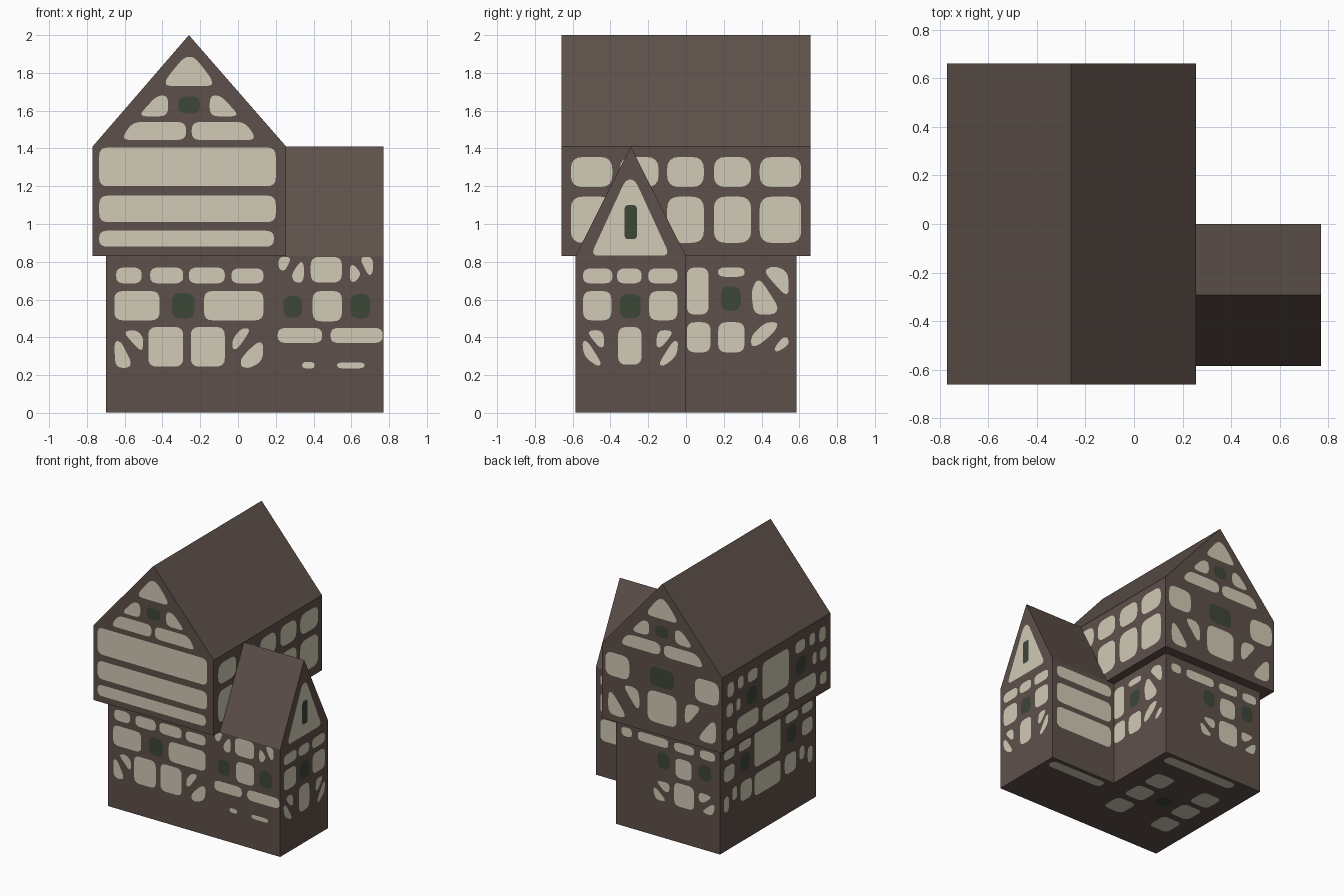
import bpy
from mathutils import Vector


def material(name, rgb):
    m = bpy.data.materials.new(name)
    m.diffuse_color = (*rgb, 1)
    return m


TIMBER = material("timber brown", (0.112, 0.081, 0.069))
PLASTER = material("cream plaster", (0.63, 0.585, 0.46))
GLASS = material("dark green glass", (0.047, 0.061, 0.039))


def make_object(name, verts, faces, mat):
    me = bpy.data.meshes.new(name)
    me.from_pydata(verts, [], faces)
    me.materials.append(mat)
    ob = bpy.data.objects.new(name, me)
    bpy.context.collection.objects.link(ob)


def prism(name, profile, place, a, b):
    """Extrude a 2D profile between a and b; place(p, q, t) gives the 3D point."""
    n = len(profile)
    verts = [place(p, q, t) for t in (a, b) for p, q in profile]
    faces = [tuple(range(n))[::-1], tuple(range(n, 2 * n))]
    faces += [(i, (i + 1) % n, n + (i + 1) % n, n + i) for i in range(n)]
    # make the normals point outwards: positive volume
    vol = sum(Vector(verts[f[0]]).dot(Vector(verts[f[i]]).cross(Vector(verts[f[i + 1]])))
              for f in faces for i in range(1, len(f) - 1))
    make_object(name, verts, faces if vol > 0 else [f[::-1] for f in faces], TIMBER)


def rounded(shape, r):
    """Rectangle (u0, v0, u1, v1) or flat polygon list -> outline with round corners."""
    if len(shape) == 4:
        a, b, c, d = shape
        shape = (a, b, c, b, c, d, a, d)
    pts = [Vector(shape[i:i + 2]) for i in range(0, len(shape), 2)]
    out = []
    for i, p in enumerate(pts):
        ends = []
        for q in (pts[i - 1], pts[(i + 1) % len(pts)]):
            d = q - p
            ends.append(p + d.normalized() * min(r, d.length * 0.42))
        for k in range(5):
            t = k / 4
            out.append(ends[0] * (1 - t) ** 2 + p * 2 * t * (1 - t) + ends[1] * t * t)
    return out


def panels(name, axis, at, sign, shapes, mat, lift=0.003, r=0.045):
    """Thin painted plates on a wall perpendicular to the axis."""
    verts, faces = [], []
    for s in shapes:
        base = len(verts)
        for u, v in rounded(s, r):
            co = [u, v]
            co.insert(axis, at + sign * lift)
            verts.append(tuple(co))
        f = list(range(base, len(verts)))
        area = sum(verts[i][(axis + 1) % 3] * verts[j][(axis + 2) % 3]
                   - verts[j][(axis + 1) % 3] * verts[i][(axis + 2) % 3]
                   for i, j in zip(f, f[1:] + f[:1]))
        faces.append(f if area * sign > 0 else f[::-1])
    make_object(name, verts, faces, mat)


def both(shapes, c):
    """Shapes plus their mirror images about u = c."""
    return shapes + [tuple(2 * c - w if i % 2 == 0 else w for i, w in enumerate(s))
                     for s in shapes]


# Solid parts: L-shaped ground floor, jettied upper house, wing gable
prism("ground_floor", [(-0.70, -0.585), (0.77, -0.585), (0.77, 0), (0.19, 0),
                       (0.19, 0.585), (-0.70, 0.585)],
      lambda p, q, t: (p, q, t), 0.002, 0.83)
prism("upper_house", [(-0.77, 0.83), (0.255, 0.83), (0.255, 1.41), (-0.26, 2.0),
                      (-0.77, 1.41)], lambda p, q, t: (p, t, q), -0.66, 0.66)
prism("wing_gable", [(-0.585, 0.83), (0, 0.83), (-0.2925, 1.41)],
      lambda p, q, t: (t, p, q), 0.2, 0.77)

# Gable panels shared by front and back
M = -0.26
gable = both([(-0.62, 1.445, -0.275, 1.445, -0.275, 1.54, -0.56, 1.54),
              (-0.53, 1.57, -0.37, 1.57, -0.37, 1.68, -0.43, 1.68)], M)
gable.append((-0.385, 1.73, -0.135, 1.73, -0.14, 1.77, -0.23, 1.885, -0.285, 1.885, -0.38, 1.77))
gable_window = (-0.315, 1.585, -0.20, 1.675)

# Upper front
panels("upper_front_plaster", 1, -0.66, -1, gable + [
    (-0.735, 1.2, 0.2, 1.405), (-0.735, 1.01, 0.2, 1.15), (-0.735, 0.88, 0.19, 0.965)], PLASTER)
panels("upper_front_window", 1, -0.66, -1, [gable_window], GLASS)

# Upper back
panels("upper_back_plaster", 1, 0.66, 1, gable + both([
    (0.02, 1.18, 0.225, 1.36),
    (0.08, 1.14, -0.06, 1.14, -0.07, 1.0, -0.04, 0.98),
    (0.2, 1.05, 0.2, 0.88, 0.06, 0.88, 0.06, 0.92, 0.16, 1.05)], M)
    + [(-0.385, 0.92, -0.135, 1.16)], PLASTER, r=0.06)
panels("upper_back_windows", 1, 0.66, 1, [gable_window, (-0.36, 1.2, -0.155, 1.345)], GLASS)

# Upper right side: two rows of five
cols = [(-0.61, -0.39), (-0.35, -0.145), (-0.10, 0.095), (0.147, 0.345), (0.39, 0.61)]
panels("upper_right_plaster", 0, 0.255, 1,
       [(a, z0, b, z1) for a, b in cols for z0, z1 in ((0.9, 1.145), (1.195, 1.355))],
       PLASTER, r=0.065)

# Upper left side
panels("upper_left_plaster", 0, -0.77, -1, both([
    (0.22, 0.9, 0.48, 1.03), (0.23, 1.25, 0.35, 1.34), (0.4, 1.25, 0.47, 1.34),
    (0.52, 1.23, 0.6, 1.34), (0.53, 1.08, 0.61, 1.18), (0.53, 0.9, 0.61, 0.99),
    (0.44, 1.09, 0.49, 1.18)], 0)
    + [(-0.15, 1.05, 0.17, 1.34), (-0.15, 0.88, 0.17, 1.0)], PLASTER)
panels("upper_left_windows", 0, -0.77, -1, both([(0.24, 1.08, 0.36, 1.21)], 0), GLASS)

# Lower front, main part
panels("lower_front_plaster", 1, -0.585, -1, [
    (-0.645, 0.685, -0.51, 0.77), (-0.465, 0.685, -0.29, 0.77),
    (-0.26, 0.685, -0.07, 0.77), (-0.035, 0.685, 0.135, 0.765),
    (-0.655, 0.49, -0.415, 0.645), (-0.18, 0.49, 0.135, 0.645),
    (-0.475, 0.245, -0.29, 0.455), (-0.25, 0.245, -0.07, 0.455),
    (-0.61, 0.43, -0.54, 0.44, -0.5, 0.40, -0.505, 0.33, -0.53, 0.34),
    (-0.655, 0.38, -0.62, 0.38, -0.56, 0.26, -0.59, 0.235, -0.65, 0.245),
    (-0.03, 0.335, -0.03, 0.39, 0.02, 0.45, 0.07, 0.445, 0.0, 0.34),
    (0.015, 0.245, 0.015, 0.29, 0.10, 0.375, 0.135, 0.37, 0.13, 0.275, 0.06, 0.235)],
    PLASTER)
panels("lower_front_window", 1, -0.585, -1, [(-0.35, 0.5, -0.23, 0.635)], GLASS)

# Lower front, wing part
panels("wing_front_plaster", 1, -0.585, -1, [
    (0.215, 0.76, 0.215, 0.826, 0.285, 0.826, 0.25, 0.75),
    (0.28, 0.73, 0.335, 0.81, 0.352, 0.77, 0.345, 0.69, 0.3, 0.69),
    (0.385, 0.69, 0.55, 0.826),
    (0.595, 0.8, 0.59, 0.7, 0.62, 0.69, 0.655, 0.74),
    (0.64, 0.826, 0.715, 0.826, 0.715, 0.74, 0.69, 0.725),
    (0.395, 0.485, 0.55, 0.645), (0.21, 0.37, 0.445, 0.45), (0.49, 0.37, 0.766, 0.45),
    (0.34, 0.235, 0.405, 0.27), (0.525, 0.235, 0.67, 0.268)], PLASTER)
panels("wing_front_windows", 1, -0.585, -1,
       [(0.24, 0.505, 0.34, 0.62), (0.595, 0.5, 0.7, 0.63)], GLASS)

# Wing gable end
panels("wing_end_plaster", 0, 0.77, 1, both([
    (-0.545, 0.685, -0.39, 0.765), (-0.545, 0.49, -0.395, 0.645),
    (-0.53, 0.435, -0.44, 0.44, -0.43, 0.35, -0.46, 0.345),
    (-0.55, 0.38, -0.52, 0.38, -0.445, 0.26, -0.47, 0.245, -0.54, 0.3)], -0.295)
    + [(-0.365, 0.685, -0.235, 0.765), (-0.36, 0.255, -0.235, 0.455),
       (-0.505, 0.832, -0.085, 0.832, -0.27, 1.235, -0.32, 1.235)], PLASTER)
panels("wing_end_windows", 0, 0.77, 1, [(-0.35, 0.5, -0.24, 0.63)], GLASS)
panels("wing_gable_slot", 0, 0.77, 1, [(-0.325, 0.92, -0.26, 1.1)], GLASS, 0.006, 0.02)

# Wing back
panels("wing_back_plaster", 1, 0, 1, [
    (0.22, 0.70, 0.73, 0.79), (0.22, 0.49, 0.73, 0.65), (0.22, 0.28, 0.73, 0.45)], PLASTER)

# Lower right side behind the wing
panels("lower_right_plaster", 0, 0.19, 1, [
    (0.004, 0.52, 0.12, 0.77), (0.17, 0.72, 0.31, 0.77),
    (0.41, 0.75, 0.46, 0.78, 0.54, 0.75, 0.545, 0.63, 0.515, 0.63),
    (0.345, 0.64, 0.37, 0.70, 0.40, 0.70, 0.49, 0.56, 0.47, 0.52, 0.36, 0.52),
    (0.004, 0.32, 0.13, 0.48), (0.17, 0.32, 0.31, 0.48),
    (0.345, 0.35, 0.345, 0.41, 0.42, 0.48, 0.49, 0.48, 0.47, 0.43, 0.39, 0.36),
    (0.465, 0.34, 0.48, 0.32, 0.545, 0.36, 0.54, 0.4, 0.51, 0.4)], PLASTER)
panels("lower_right_window", 0, 0.19, 1, [(0.185, 0.54, 0.29, 0.67)], GLASS)

# Lower back
panels("lower_back_plaster", 1, 0.585, 1, [
    (0.05, 0.70, 0.14, 0.77), (-0.26, 0.70, 0.0, 0.77),
    (-0.48, 0.70, -0.31, 0.77), (-0.66, 0.70, -0.53, 0.77),
    (-0.46, 0.5, -0.32, 0.65), (-0.48, 0.28, -0.31, 0.46)] + both([
        (-0.15, 0.43, -0.27, 0.44, -0.27, 0.37, -0.23, 0.36),
        (-0.13, 0.37, -0.16, 0.37, -0.25, 0.29, -0.15, 0.28)], -0.395), PLASTER)
panels("lower_back_windows", 1, 0.585, 1, both([(-0.27, 0.535, -0.165, 0.66)], -0.395), GLASS)

# Lower left side
panels("lower_left_plaster", 0, -0.70, -1, both([
    (0.21, 0.7, 0.36, 0.77), (0.41, 0.7, 0.54, 0.77), (0.41, 0.53, 0.54, 0.65),
    (0.2, 0.31, 0.34, 0.46), (0.38, 0.36, 0.44, 0.46), (0.48, 0.3, 0.54, 0.42)], 0)
    + [(-0.15, 0.51, 0.17, 0.79), (-0.15, 0.29, 0.17, 0.46)], PLASTER)
panels("lower_left_windows", 0, -0.70, -1, both([(0.23, 0.54, 0.34, 0.67)], 0), GLASS)

# Painted panels on the underside
panels("underside_plaster", 2, 0.002, -1, both([
    (-0.13, 0.15, 0.04, 0.32), (-0.13, -0.07, 0.04, 0.1), (-0.13, -0.3, 0.04, -0.13)], M)
    + [(-0.5, 0.47, 0.13, 0.555), (0.24, -0.11, 0.73, -0.03)], PLASTER, 0.002)
panels("underside_window", 2, 0.002, -1, [(-0.32, -0.03, -0.2, 0.09)], GLASS, 0.002)
